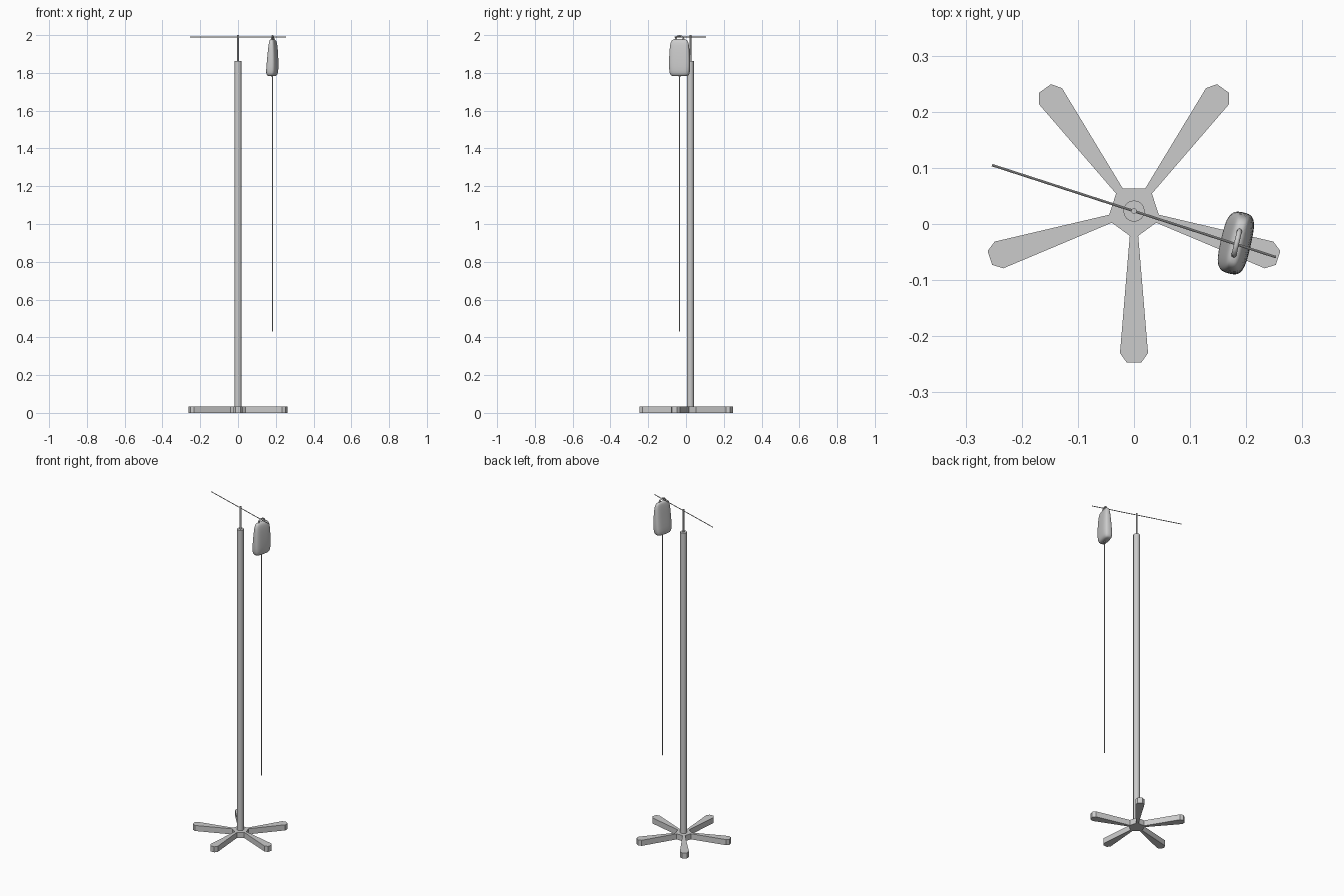
import bpy, bmesh, math
from mathutils import Vector

if "Cube" in bpy.data.objects:
    bpy.data.objects.remove(bpy.data.objects["Cube"])

CX, CY = 0.0, 0.023            # pole axis
BX, BY = 0.183, -0.034         # bag axis


def finish(bm, name, smooth=True):
    bmesh.ops.recalc_face_normals(bm, faces=bm.faces)
    me = bpy.data.meshes.new(name)
    bm.to_mesh(me)
    bm.free()
    ob = bpy.data.objects.new(name, me)
    bpy.context.collection.objects.link(ob)
    bpy.context.view_layer.objects.active = ob
    ob.select_set(True)
    if smooth:
        bpy.ops.object.shade_smooth_by_angle()
    ob.select_set(False)
    return ob


def rod(name, a, b, r, sides=16):
    a, b = Vector(a), Vector(b)
    bm = bmesh.new()
    bmesh.ops.create_cone(bm, cap_ends=True, segments=sides, radius1=r, radius2=r,
                          depth=(b - a).length)
    ob = finish(bm, name)
    ob.location = (a + b) / 2
    ob.rotation_euler = (b - a).to_track_quat('Z', 'Y').to_euler()
    return ob


# five-legged star base, extruded from one outline
half_leg = [(0.044, 0.0075), (0.253, 0.025), (0.27, 0.013)]
leg = [(r, -w) for r, w in half_leg] + [(r, w) for r, w in reversed(half_leg)]
bm = bmesh.new()
inner, faces = [], []
for i in range(5):
    a = math.radians(-90 + 72 * i)
    vs = [bm.verts.new((CX + r * math.cos(a) - w * math.sin(a),
                        CY + r * math.sin(a) + w * math.cos(a), 0)) for r, w in leg]
    inner += [vs[0], vs[-1]]
    faces.append(bm.faces.new(vs))
faces.append(bm.faces.new(inner))
ext = bmesh.ops.extrude_face_region(bm, geom=faces, use_keep_orig=True)
bmesh.ops.translate(bm, vec=(0, 0, 0.034),
                    verts=[g for g in ext['geom'] if isinstance(g, bmesh.types.BMVert)])
finish(bm, "star_base", smooth=False)

# pole, thin upper rod and crossbar
rod("pole", (CX, CY, 0.02), (CX, CY, 1.862), 0.019)
rod("upper_rod", (CX, CY, 1.85), (CX, CY, 2.0), 0.005, 12)
rod("crossbar", (-0.253, 0.105, 1.99), (0.253, -0.059, 1.99), 0.0022, 8)

# drip bag: rounded sections (z, half width, half thickness, thickness offset)
sections = [(1.782, 0.034, 0.012, -0.004), (1.785, 0.046, 0.020, -0.004),
            (1.797, 0.054, 0.027, -0.003), (1.83, 0.057, 0.027, -0.001),
            (1.88, 0.056, 0.024, 0.001), (1.93, 0.053, 0.020, 0.002),
            (1.96, 0.049, 0.016, 0.002), (1.973, 0.042, 0.012, 0.001),
            (1.979, 0.030, 0.006, 0.0)]
N = 24
bm = bmesh.new()
rings = []
for z, w, t, off in sections:
    ring = []
    for k in range(N):
        a = 2 * math.pi * k / N
        c, s = math.cos(a), math.sin(a)
        p = 0.6
        ring.append(bm.verts.new((off + t * math.copysign(abs(c) ** p, c),
                                  w * math.copysign(abs(s) ** p, s), z)))
    rings.append(ring)
for lo, hi in zip(rings, rings[1:]):
    for k in range(N):
        bm.faces.new((lo[k], lo[(k + 1) % N], hi[(k + 1) % N], hi[k]))
bm.faces.new(rings[0])
bm.faces.new(rings[-1])
bag = finish(bm, "drip_bag", smooth=False)
bag.data.shade_smooth()
bag.location = (BX, BY, 0)
bag.rotation_euler.z = math.radians(-13)
sub = bag.modifiers.new("subdivision", 'SUBSURF')
sub.levels = sub.render_levels = 1

# hanging loop over the crossbar
cu = bpy.data.curves.new("hanging_loop", 'CURVE')
cu.dimensions = '3D'
cu.bevel_depth = 0.0045
cu.bevel_resolution = 2
cu.use_fill_caps = True
sp = cu.splines.new('POLY')
pts = [(0, -0.022, 1.965)]
pts += [(0, -0.022 * math.cos(math.pi * k / 10), 1.977 + 0.0185 * math.sin(math.pi * k / 10))
        for k in range(11)]
pts += [(0, 0.022, 1.965)]
sp.points.add(len(pts) - 1)
for q, co in zip(sp.points, pts):
    q.co = (*co, 1)
loop = bpy.data.objects.new("hanging_loop", cu)
bpy.context.collection.objects.link(loop)
loop.location = (BX, BY, 0)
loop.rotation_euler.z = math.radians(-13)

# drip tube
rod("drip_tube", (BX, BY, 0.432), (BX, BY, 1.80), 0.0025, 8)
